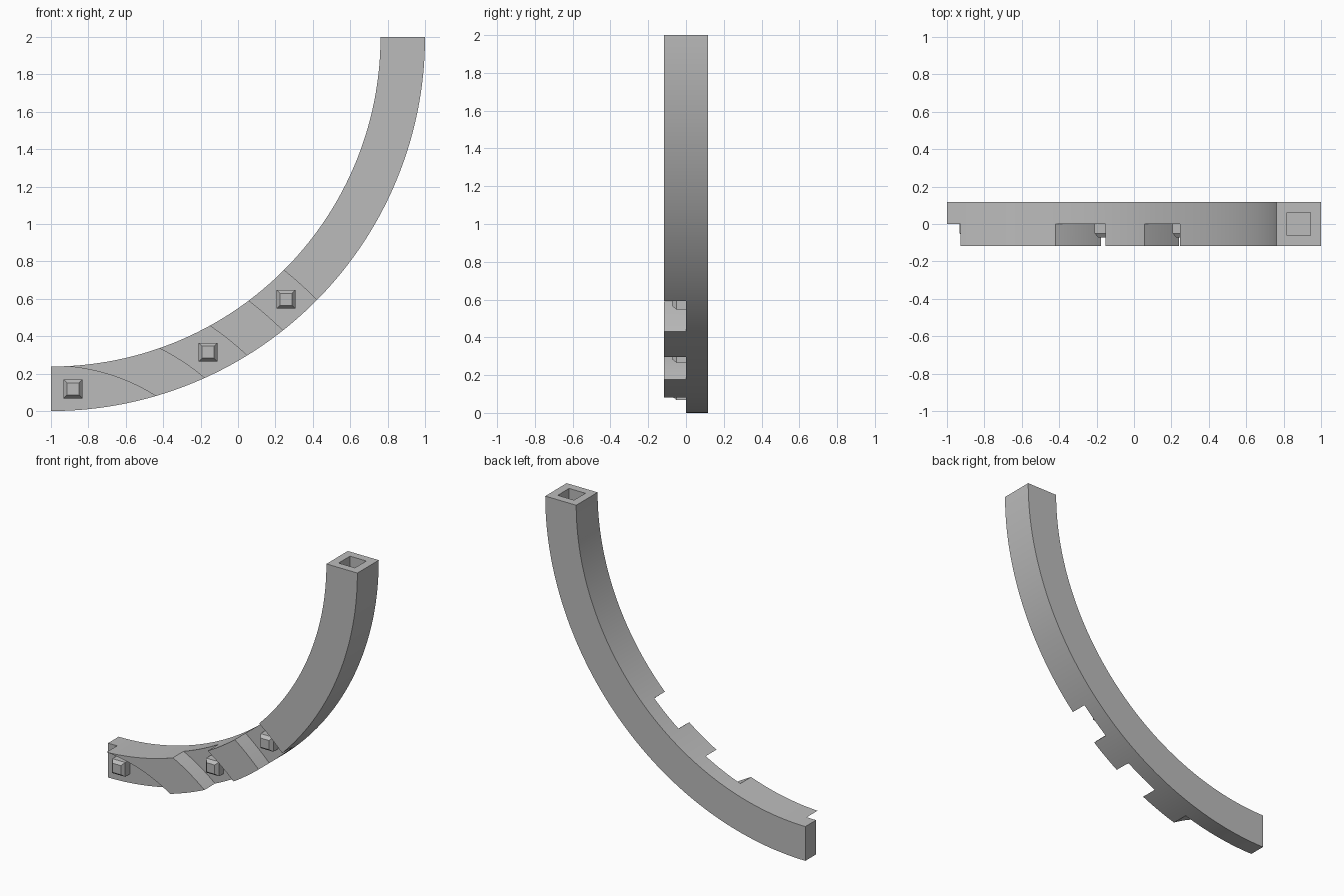
import bpy
import bmesh
from math import sin, cos, radians

cube = bpy.data.objects.get("Cube")
if cube:
    bpy.data.objects.remove(cube)

grey = bpy.data.materials.new("plain grey")
grey.use_nodes = True
colour = (0.5, 0.5, 0.5, 1)
grey.diffuse_color = colour
grey.node_tree.nodes["Principled BSDF"].inputs["Base Color"].default_value = colour

HALF = 0.1175          # half the depth of the beam
WIDTH = 2 * HALF


def finish(name, bm):
    bmesh.ops.recalc_face_normals(bm, faces=bm.faces)
    mesh = bpy.data.meshes.new(name)
    bm.to_mesh(mesh)
    bm.free()
    mesh.materials.append(grey)
    ob = bpy.data.objects.new(name, mesh)
    bpy.context.collection.objects.link(ob)
    return ob


def arc_band(name, centre, r0, r1, a0, a1, y0, y1, steps=72):
    """Curved bar of rectangular section, swept in the xz plane."""
    bm = bmesh.new()
    rings = []
    for i in range(steps + 1):
        a = radians(a0 + (a1 - a0) * i / steps)
        corners = ((r0, y0), (r1, y0), (r1, y1), (r0, y1))
        rings.append([bm.verts.new((centre[0] + r * cos(a), y, centre[1] + r * sin(a)))
                      for r, y in corners])
    for a, b in zip(rings, rings[1:]):
        for k in range(4):
            n = (k + 1) % 4
            bm.faces.new((a[k], a[n], b[n], b[k]))
    bm.faces.new(rings[0])
    bm.faces.new(rings[-1])
    return finish(name, bm)


def box(name, location, size):
    bm = bmesh.new()
    bmesh.ops.create_cube(bm, size=1)
    for v in bm.verts:
        v.co = [c + s * p for c, s, p in zip(location, size, v.co)]
    return finish(name, bm)


def cut(target, cutter):
    mod = target.modifiers.new("cut", 'BOOLEAN')
    mod.operation = 'DIFFERENCE'
    mod.solver = 'EXACT'
    mod.object = cutter
    cutter.hide_render = True
    bpy.context.view_layer.objects.active = target
    bpy.ops.object.modifier_apply(modifier=mod.name)
    bpy.data.objects.remove(cutter)


def peg(name, x, z):
    """Square stud with a tapered tip, pointing forward."""
    bm = bmesh.new()
    rings = []
    for y, h in ((0.005, 0.05), (-0.05, 0.05), (-0.073, 0.032)):
        rings.append([bm.verts.new((x + sx * h, y, z + sz * h))
                      for sx, sz in ((-1, -1), (1, -1), (1, 1), (-1, 1))])
    for a, b in zip(rings, rings[1:]):
        for k in range(4):
            n = (k + 1) % 4
            bm.faces.new((a[k], a[n], b[n], b[k]))
    bm.faces.new(rings[0])
    bm.faces.new(rings[-1])
    return finish(name, bm)


# Quarter-circle beam
beam = arc_band("curved_beam", (-1, 2), 2 - WIDTH - 0.003, 2, -90, 0, -HALF, HALF)

# Half-depth lap notches, left by crossing rings that share one centre
crossing = (-1, -0.81)
for inner, outer in ((0.3, 1.052), (1.286, 1.524), (1.755, 1.998)):
    cut(beam, arc_band("notch_cutter", crossing, inner, outer, -5, 100, -0.2, 0))

# Square socket in the upper end
cut(beam, box("socket_cutter", (0.88, 0, 2), (0.125, 0.125, 0.16)))

bpy.ops.object.select_all(action='DESELECT')
beam.select_set(True)
bpy.context.view_layer.objects.active = beam
bpy.ops.object.shade_smooth_by_angle(angle=radians(25))

# One locating peg in each notch
for label, x, z in (("lower", -0.882, 0.118), ("middle", -0.16, 0.315), ("upper", 0.257, 0.597)):
    peg(label + "_peg", x, z)
